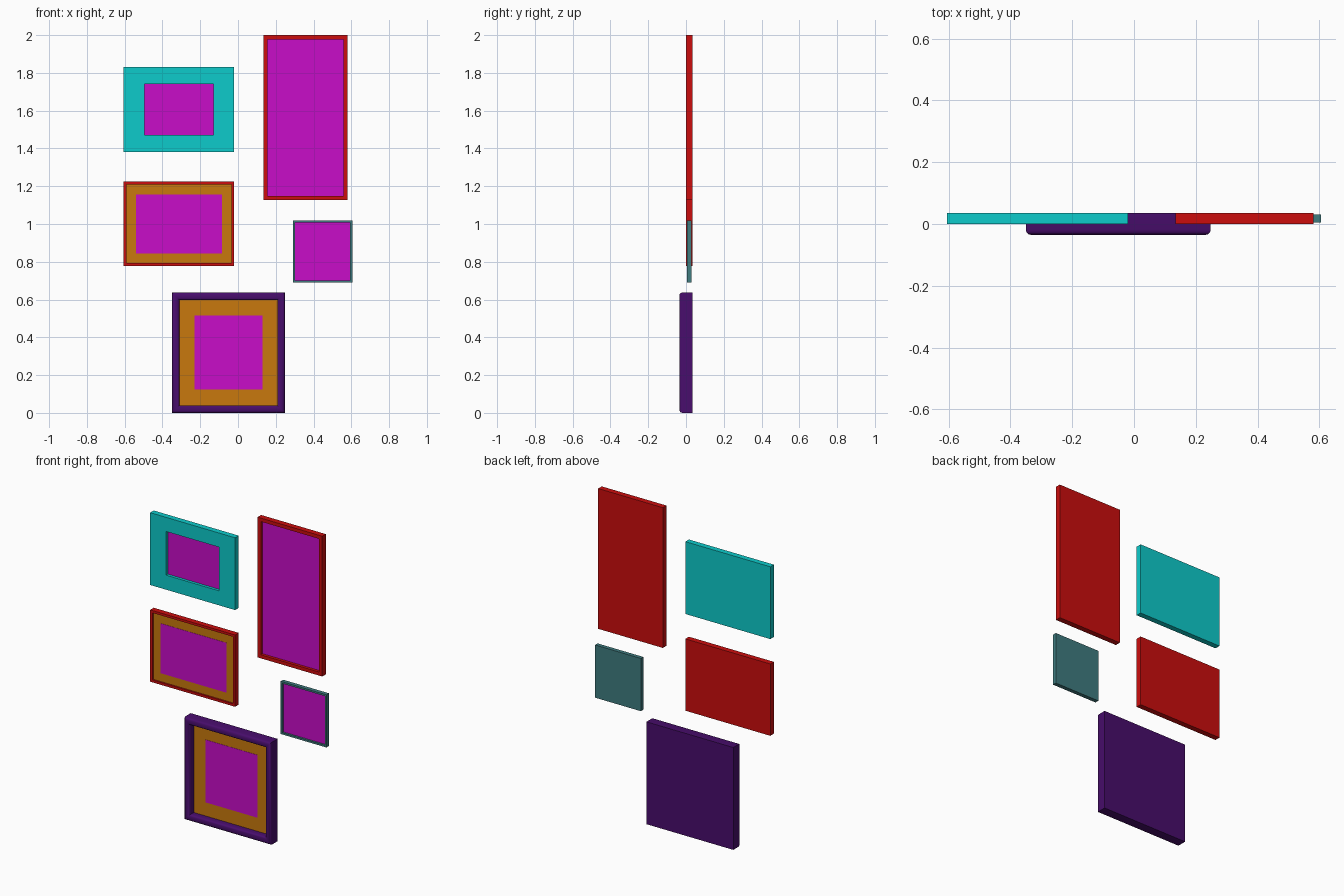
import bpy
import bmesh
import math

cube = bpy.data.objects.get("Cube")
if cube:
    bpy.data.objects.remove(cube, do_unlink=True)


def material(name, rgb):
    mat = bpy.data.materials.new(name)
    mat.use_nodes = True
    mat.diffuse_color = (*rgb, 1)
    mat.node_tree.nodes["Principled BSDF"].inputs["Base Color"].default_value = (*rgb, 1)
    return mat


TEAL = material("bright teal", (0.004, 0.6, 0.6))
RED = material("red", (0.6, 0.004, 0.004))
SLATE = material("slate teal", (0.05, 0.2, 0.215))
PURPLE = material("dark purple", (0.065, 0.004, 0.15))
ORANGE = material("orange mat board", (0.58, 0.19, 0.004))
MAGENTA = material("magenta picture", (0.58, 0.004, 0.58))


def swept_rectangle(name, rect, profile, mat):
    """Sweep (inset, y) points around a rectangle and cap both ends."""
    x0, x1, z0, z1 = rect
    bm = bmesh.new()
    rings = []
    for i, y in profile:
        corners = ((x0 + i, z0 + i), (x1 - i, z0 + i), (x1 - i, z1 - i), (x0 + i, z1 - i))
        rings.append([bm.verts.new((x, y, z)) for x, z in corners])
    for a, b in zip(rings, rings[1:]):
        for k in range(4):
            n = (k + 1) % 4
            bm.faces.new((a[k], a[n], b[n], b[k]))
    bm.faces.new(rings[0])
    bm.faces.new(rings[-1])
    bmesh.ops.recalc_face_normals(bm, faces=bm.faces)
    mesh = bpy.data.meshes.new(name)
    bm.to_mesh(mesh)
    bm.free()
    mesh.materials.append(mat)
    obj = bpy.data.objects.new(name, mesh)
    bpy.context.collection.objects.link(obj)
    return obj


def plate(name, rect, front, mat):
    return swept_rectangle(name, rect, [(0, front + 0.002), (0, front)], mat)


def frame_profile(border, back, front, recess, radius=0):
    """Back, outer side, front lip (optionally rounded), inner wall."""
    lip = [(0, front), (border, front)]
    if radius:
        steps = [math.radians(a) for a in (0, 30, 60, 90)]
        outer = [(radius * (1 - math.cos(a)), front + radius * (1 - math.sin(a))) for a in steps]
        lip = outer + [(border - i, y) for i, y in reversed(outer)]
    return [(0, back)] + lip + [(border, front + recess)]


def inset(rect, d):
    return (rect[0] + d, rect[1] - d, rect[2] + d, rect[3] - d)


# Wide teal frame, upper left of the wall: uneven-width border
rect = (-0.605, -0.02, 1.38, 1.83)
swept_rectangle("teal_frame", rect, frame_profile(0.11, 0.035, 0, 0.02), TEAL)
bpy.data.objects["teal_frame"].data.update()
opening = (-0.495, -0.13, 1.47, 1.742)
# Move the opening to its true height, as the top and bottom borders are narrower
for v in bpy.data.objects["teal_frame"].data.vertices:
    if abs(v.co.x - rect[0]) > 0.05 and abs(v.co.x - rect[1]) > 0.05:
        v.co.z = opening[2] if v.co.z < 1.6 else opening[3]
plate("teal_frame_picture", opening, 0.018, MAGENTA)

# Tall red frame
rect = (0.135, 0.58, 1.127, 2.0)
swept_rectangle("tall_red_frame", rect, frame_profile(0.022, 0.035, 0, 0.02), RED)
plate("tall_red_frame_picture", inset(rect, 0.022), 0.018, MAGENTA)

# Landscape red frame with mat board
rect = (-0.605, -0.02, 0.778, 1.225)
swept_rectangle("wide_red_frame", rect, frame_profile(0.015, 0.035, 0, 0.012), RED)
plate("wide_red_frame_mat", inset(rect, 0.015), 0.01, ORANGE)
plate("wide_red_frame_picture", (-0.54, -0.085, 0.845, 1.155), 0.0085, MAGENTA)

# Small slate frame
rect = (0.29, 0.605, 0.69, 1.018)
swept_rectangle("small_slate_frame", rect, frame_profile(0.011, 0.03, 0.005, 0.014), SLATE)
plate("small_slate_frame_picture", inset(rect, 0.011), 0.017, MAGENTA)

# Deep purple frame with a rounded lip and mat board
rect = (-0.35, 0.248, 0, 0.637)
deep = swept_rectangle("purple_frame", rect, frame_profile(0.04, 0.035, -0.035, 0.045, 0.016), PURPLE)
plate("purple_frame_mat", inset(rect, 0.04), 0.008, ORANGE)
plate("purple_frame_picture", (-0.23, 0.13, 0.125, 0.515), 0.0065, MAGENTA)
bpy.ops.object.select_all(action="DESELECT")
deep.select_set(True)
bpy.context.view_layer.objects.active = deep
bpy.ops.object.shade_smooth_by_angle(angle=math.radians(35))
